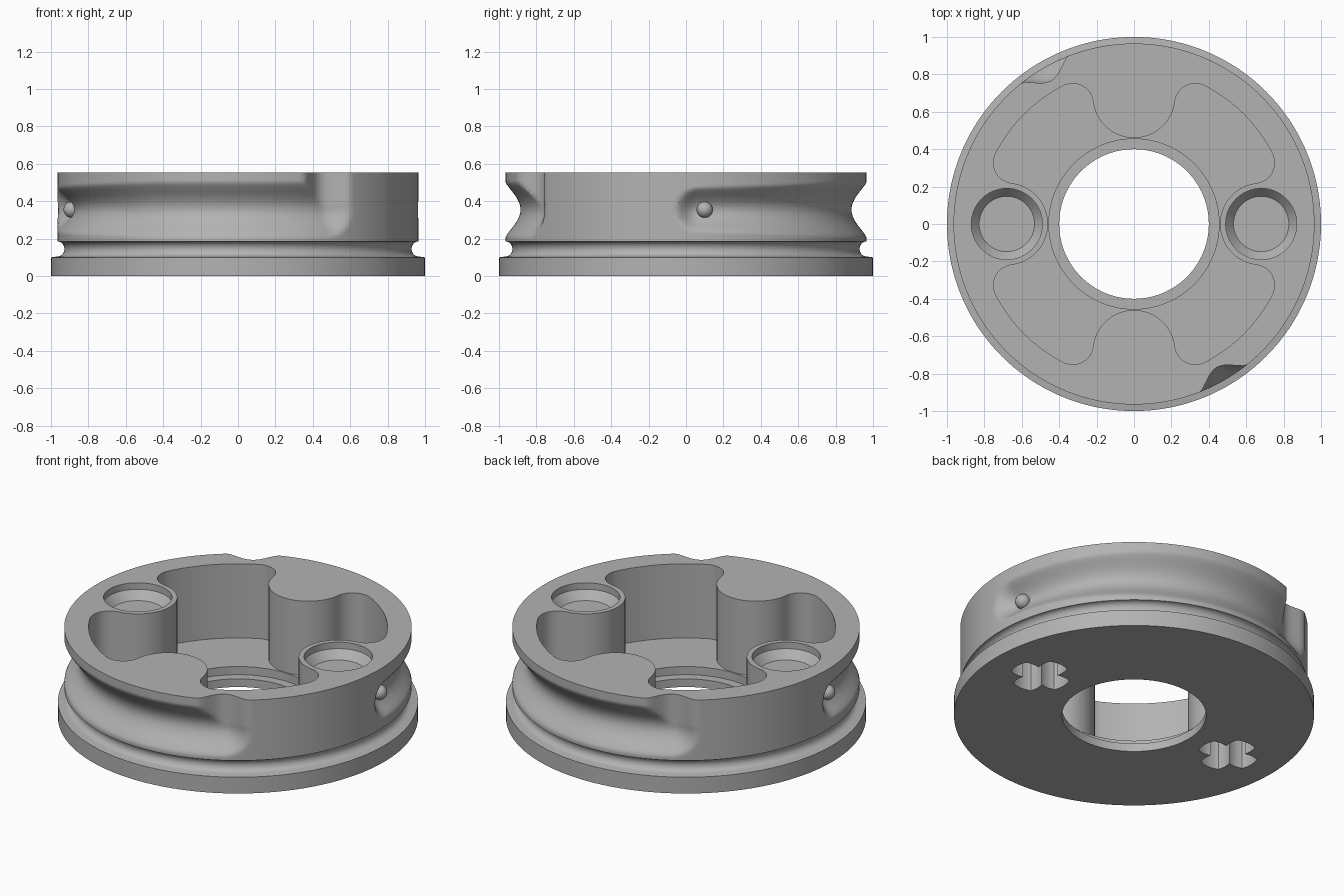
import bpy, bmesh
from math import sin, cos, pi, radians, hypot, atan2, acos

if "Cube" in bpy.data.objects:
    bpy.data.objects.remove(bpy.data.objects["Cube"])

TOP, BODY_R, TRACK_Z, BOLT_X = 0.555, 0.965, 0.355, 0.68

grey = bpy.data.materials.new("light grey")
grey.diffuse_color = (0.45, 0.45, 0.45, 1)
grey.use_nodes = True
grey.node_tree.nodes["Principled BSDF"].inputs["Base Color"].default_value = grey.diffuse_color


def circle(r, n, cx=0.0):
    return [(cx + r * cos(2 * pi * i / n), r * sin(2 * pi * i / n)) for i in range(n)]


def arc(cx, cy, r, a, b, n):
    return [(cx + r * cos(a + (b - a) * i / n), cy + r * sin(a + (b - a) * i / n))
            for i in range(n)]


def loft(name, rings):
    """Closed solid through equal-length rings of 3D points, bottom to top."""
    bm = bmesh.new()
    rows = [[bm.verts.new(p) for p in ring] for ring in rings]
    for lo, hi in zip(rows, rows[1:]):
        for i in range(len(lo)):
            j = (i + 1) % len(lo)
            bm.faces.new((lo[i], lo[j], hi[j], hi[i]))
    bm.faces.new(rows[0][::-1])
    bm.faces.new(rows[-1])
    mesh = bpy.data.meshes.new(name)
    bm.to_mesh(mesh)
    bm.free()
    mesh.materials.append(grey)
    ob = bpy.data.objects.new(name, mesh)
    bpy.context.collection.objects.link(ob)
    return ob


def prism(name, outline, z0, z1):
    return loft(name, [[(x, y, z) for x, y in outline] for z in (z0, z1)])


def smooth(ob):
    bpy.ops.object.select_all(action='DESELECT')
    ob.select_set(True)
    bpy.context.view_layer.objects.active = ob
    bpy.ops.object.shade_smooth_by_angle(angle=radians(32))


# Guide track: an entry slot down from the top, then a run around the side
ENTRY, END = radians(120), radians(4)


def track_depth(a, z):
    a = (a - radians(-30)) % pi + radians(-30)      # two-fold symmetry
    along = max(END - a, 0, a - ENTRY) * BODY_R
    run = hypot(along, z - TRACK_Z)
    slot = hypot((a - ENTRY) * BODY_R, min(z - TRACK_Z, 0))
    t = min(max((a - END) / (ENTRY - END), 0), 1)
    width = 0.12 + 0.03 * min(1, 2 * t)
    d = min(run / width, slot / 0.145)
    return 0.08 * (1 - d * d) ** 1.5 if d < 1 else 0


# Outer body: flange, narrow seal groove and tracked wall
profile = [(1, 0), (1, 0.1)]
for i in range(13):
    s = pi * i / 12
    profile.append((BODY_R - 0.037 * sin(s), 0.145 - 0.04 * cos(s)))
ROWS, SIDES = 36, 288
for i in range(1, ROWS + 1):
    profile.append((BODY_R, 0.185 + (TOP - 0.185) * i / ROWS))
rings = []
for r, z in profile:
    ring = []
    for i in range(SIDES):
        a = 2 * pi * i / SIDES
        q = r - (track_depth(a, z) if z > 0.186 else 0)
        ring.append((q * cos(a), q * sin(a), z))
    rings.append(ring)
body = loft("ring_body", rings)

# Four-lobed pocket: boss arcs, corner fillets and outer arcs
BOSS, FILLET, LOBE = 0.22, 0.11, 0.83
d0, d1 = LOBE - FILLET, BOSS + FILLET
fx = (d0 * d0 + BOLT_X ** 2 - d1 * d1) / (2 * BOLT_X)
fy = (d0 * d0 - fx * fx) ** 0.5
tangent, lobe_a = atan2(fy, fx - BOLT_X), atan2(fy, fx)
half = arc(BOLT_X, 0, BOSS, pi, tangent, 14)
half += arc(fx, fy, FILLET, tangent - pi, lobe_a, 14)
half += arc(0, 0, LOBE, lobe_a, pi / 4, 8)
quarter = half + [(LOBE * cos(pi / 4), LOBE * sin(pi / 4))] + [(y, x) for x, y in half[:0:-1]]
outline = []
for k in range(4):
    c, s = round(cos(k * pi / 2)), round(sin(k * pi / 2))
    outline += [(c * x - s * y, s * x + c * y) for x, y in quarter]

cutters = [
    prism("pocket_cutter", outline, 0.1, 0.7),
    prism("ledge_cutter", circle(0.455, 96), 0.05, 0.13),
    prism("bore_cutter", circle(0.4, 96), -0.1, 0.3),
]


# Spiked socket outline under each bolt seat
def socket_outline(cx):
    pts = []
    for i in range(96):
        a = 2 * pi * i / 96
        off = abs((a % (pi / 2)) - pi / 4)
        r = 0.17 - 0.075 * max(0, 1 - off / 0.4)
        pts.append((cx + r * cos(a), r * sin(a)))
    return pts


for side, name in ((1, "left"), (-1, "right")):
    cx = side * BOLT_X
    seat = ((0.148, 0.465), (0.19, 0.515), (0.19, 0.7))
    cutters.append(loft(name + "_seat_cutter",
                        [[(x, y, z) for x, y in circle(r, 64, cx)] for r, z in seat]))
    cutters.append(prism(name + "_socket_cutter", socket_outline(cx), -0.1, 0.3))

# Cut everything out of the body
bpy.context.view_layer.objects.active = body
for cutter in cutters:
    mod = body.modifiers.new(cutter.name, 'BOOLEAN')
    mod.object, mod.operation, mod.solver = cutter, 'DIFFERENCE', 'EXACT'
    bpy.ops.object.modifier_apply(modifier=mod.name)
    bpy.data.objects.remove(cutter)
smooth(body)

# Locking bead in the closed end of each track
for side, name in ((1, "left_bead"), (-1, "right_bead")):
    bpy.ops.mesh.primitive_uv_sphere_add(segments=24, ring_count=12, radius=0.043,
                                         location=(side * 0.89, side * 0.1, TRACK_Z))
    bead = bpy.context.object
    bead.name = name
    bead.data.materials.append(grey)
    smooth(bead)
